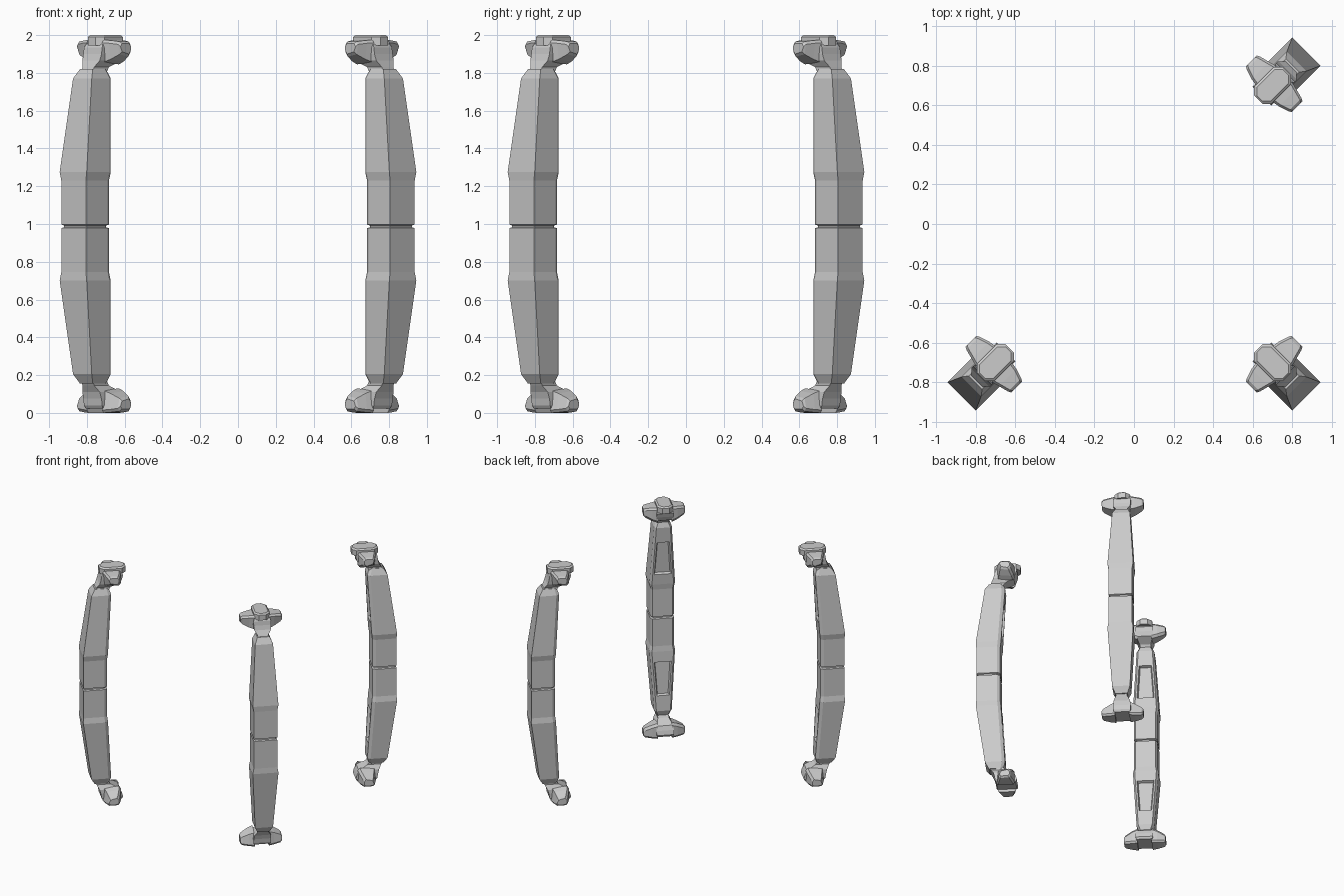
import bpy, bmesh
from math import radians

if "Cube" in bpy.data.objects:
    bpy.data.objects.remove(bpy.data.objects["Cube"])

MIRROR_SUM = 1.975          # lower half is the upper half reflected: z -> MIRROR_SUM - z


def loft(bm, rings):
    """Skin a list of equal-length point rings and cap both ends; returns side faces per band."""
    vs = [[bm.verts.new(p) for p in ring] for ring in rings]
    bands = []
    n = len(vs[0])
    for a, b in zip(vs, vs[1:]):
        bands.append([bm.faces.new((a[i], a[(i + 1) % n], b[(i + 1) % n], b[i])) for i in range(n)])
    bm.faces.new(vs[0][::-1])
    bm.faces.new(vs[-1])
    bmesh.ops.recalc_face_normals(bm, faces=bm.faces[:])
    return bands


def finish(bm, name, flip=False):
    """Turn the bmesh into a mesh, optionally reflected to the lower half."""
    if flip:
        for v in bm.verts:
            v.co.z = MIRROR_SUM - v.co.z
        bmesh.ops.reverse_faces(bm, faces=bm.faces[:])
    me = bpy.data.meshes.new(name)
    bm.to_mesh(me)
    bm.free()
    return me


def body_ring(z, r_out, r_side, r_in, w, w_in):
    # x = radial distance, y = sideways; inner corners are chamfered
    return [(r_out, -w, z), (r_out, w, z), (r_side, w, z),
            (r_in, w_in, z), (r_in, -w_in, z), (r_side, -w, z)]


def lerp(a, b, z):
    f = (z - a[0]) / (b[0] - a[0])
    return tuple(p + (q - p) * f for p, q in zip(a, b))


def make_body(flip):
    flare = (1.275, 1.234, 1.062, 1.038, .101, .085)
    top = (1.77, 1.165, 1.032, 1.008, .07, .055)
    rows = [(.9875, 1.22, 1.078, 1.056, .081, .068),     # seam groove
            (.992, 1.22, 1.078, 1.056, .081, .068),
            (.997, 1.231, 1.068, 1.044, .092, .078),
            (1.23, 1.231, 1.068, 1.044, .092, .078),
            flare, lerp(flare, top, 1.35), lerp(flare, top, 1.655), top,
            (1.82, 1.135, 1.045, 1.025, .048, .036)]
    bm = bmesh.new()
    bands = loft(bm, [body_ring(*r) for r in rows])
    # recessed panel on the inner face
    panel = bands[5][3]
    bmesh.ops.inset_region(bm, faces=[panel], thickness=.018)
    bmesh.ops.inset_region(bm, faces=[panel], thickness=.012, depth=-.022)
    return finish(bm, "body", flip)


def rect_z(z, r0, r1, w):
    return [(r0, -w, z), (r1, -w, z), (r1, w, z), (r0, w, z)]


def make_head(flip):
    # neck flaring into the centre of the bracket
    bm = bmesh.new()
    loft(bm, [rect_z(1.80, 1.03, 1.135, .045), rect_z(1.83, 1.01, 1.12, .043),
              rect_z(1.865, .94, 1.10, .065), rect_z(1.90, .925, 1.09, .068),
              rect_z(1.935, .915, 1.085, .068), rect_z(1.952, .925, 1.075, .062)])
    # swept side wings, (t, r0, r1, z0, z1)
    rows = [(.056, .932, 1.075, 1.845, 1.975), (.098, .94, 1.064, 1.86, 1.972),
            (.150, .957, 1.05, 1.886, 1.966), (.163, .965, 1.043, 1.90, 1.955)]
    for s in (-1, 1):
        loft(bm, [[(r0 + .015, s * t, z0), (r1 - .012, s * t, z0 + .012), (r1, s * t, z1 - .015),
                   (r1 - .012, s * t, z1), (r0 + .012, s * t, z1), (r0, s * t, z1 - .015),
                   (r0, s * t, z0 + .02)] for t, r0, r1, z0, z1 in rows])
    return finish(bm, "bracket", flip)


def octagon(z, r0, r1, w, c):
    return [(r0 + c, -w, z), (r1 - c, -w, z), (r1, c - w, z), (r1, w - c, z),
            (r1 - c, w, z), (r0 + c, w, z), (r0, w - c, z), (r0, c - w, z)]


def make_boss():
    # chamfered locating block on top of the bracket
    bm = bmesh.new()
    loft(bm, [octagon(1.945, .89, 1.095, .062, .033), octagon(1.99, .89, 1.095, .062, .033),
              octagon(2.0, .90, 1.085, .05, .03)])
    return finish(bm, "top_block")


parts = {"upper_body": make_body(False), "lower_body": make_body(True),
         "top_bracket": make_head(False), "foot_bracket": make_head(True),
         "top_block": make_boss()}

# three corner pillars, the back-left corner is empty
for corner, angle in (("front_left", -135), ("front_right", -45), ("back_right", 45)):
    for name, mesh in parts.items():
        ob = bpy.data.objects.new(f"{corner}_{name}", mesh)
        ob.rotation_euler.z = radians(angle)
        bpy.context.collection.objects.link(ob)
